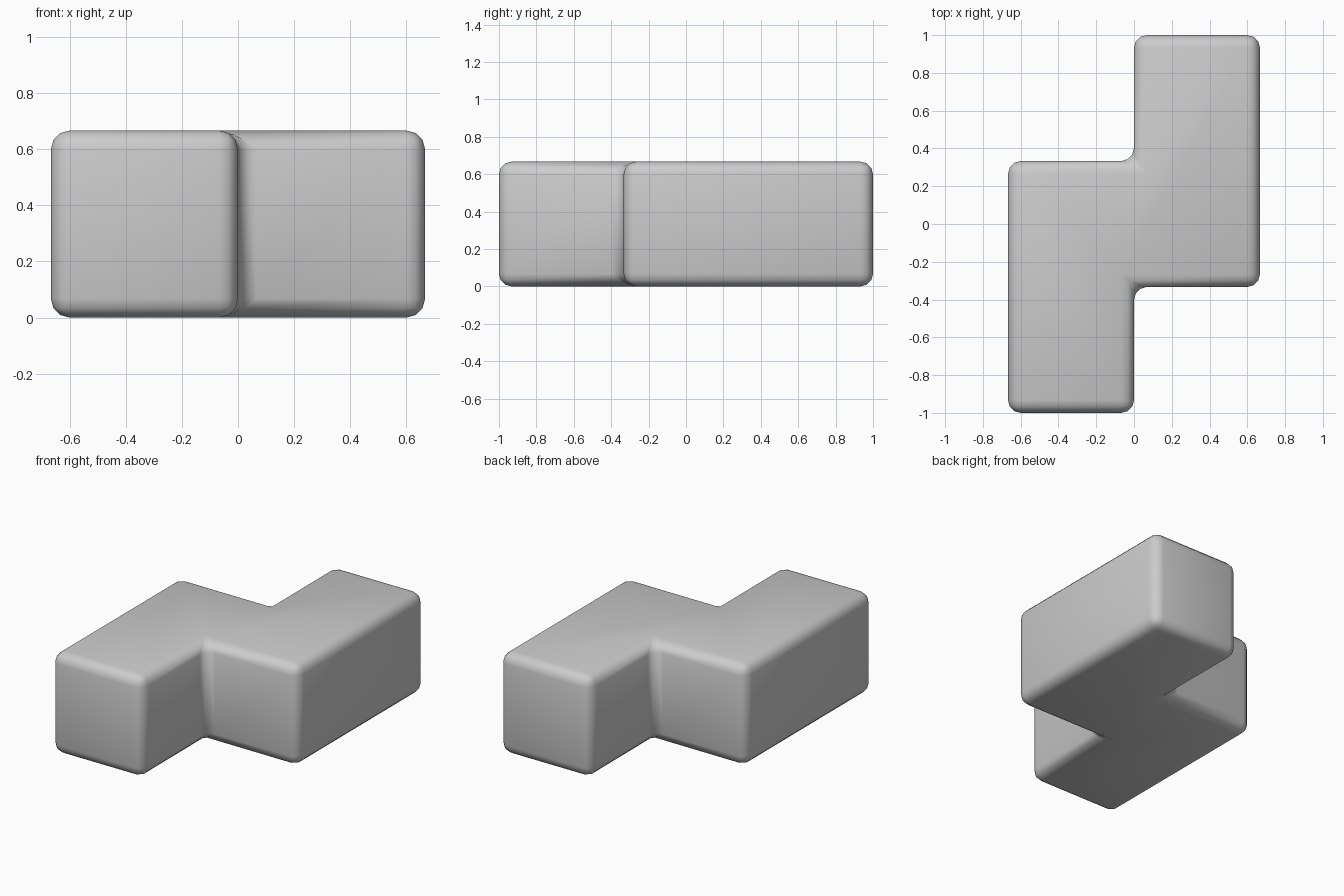
import bpy, bmesh
from math import radians

if "Cube" in bpy.data.objects:
    bpy.data.objects.remove(bpy.data.objects["Cube"])

CELL = 2 / 3

# Stepped outline of four square cells, seen from above (in cell units)
outline = [(-1, -1.5), (0, -1.5), (0, -0.5), (1, -0.5),
           (1, 1.5), (0, 1.5), (0, 0.5), (-1, 0.5)]

# Raise the outline by one cell to form the block
bm = bmesh.new()
base = bm.faces.new([bm.verts.new((x * CELL, y * CELL, 0)) for x, y in outline])
ext = bmesh.ops.extrude_face_region(bm, geom=[base], use_keep_orig=True)
top = [v for v in ext["geom"] if isinstance(v, bmesh.types.BMVert)]
bmesh.ops.translate(bm, verts=top, vec=(0, 0, CELL))
bmesh.ops.recalc_face_normals(bm, faces=bm.faces)
for f in bm.faces:
    f.smooth = True

mesh = bpy.data.meshes.new("zigzag_block")
bm.to_mesh(mesh)
bm.free()
block = bpy.data.objects.new("zigzag_block", mesh)
bpy.context.collection.objects.link(block)

# Soft rounded edges, including the inner corners
bevel = block.modifiers.new("rounded_edges", 'BEVEL')
bevel.width = 0.067
bevel.segments = 3
bevel.limit_method = 'ANGLE'
bevel.angle_limit = radians(30)
